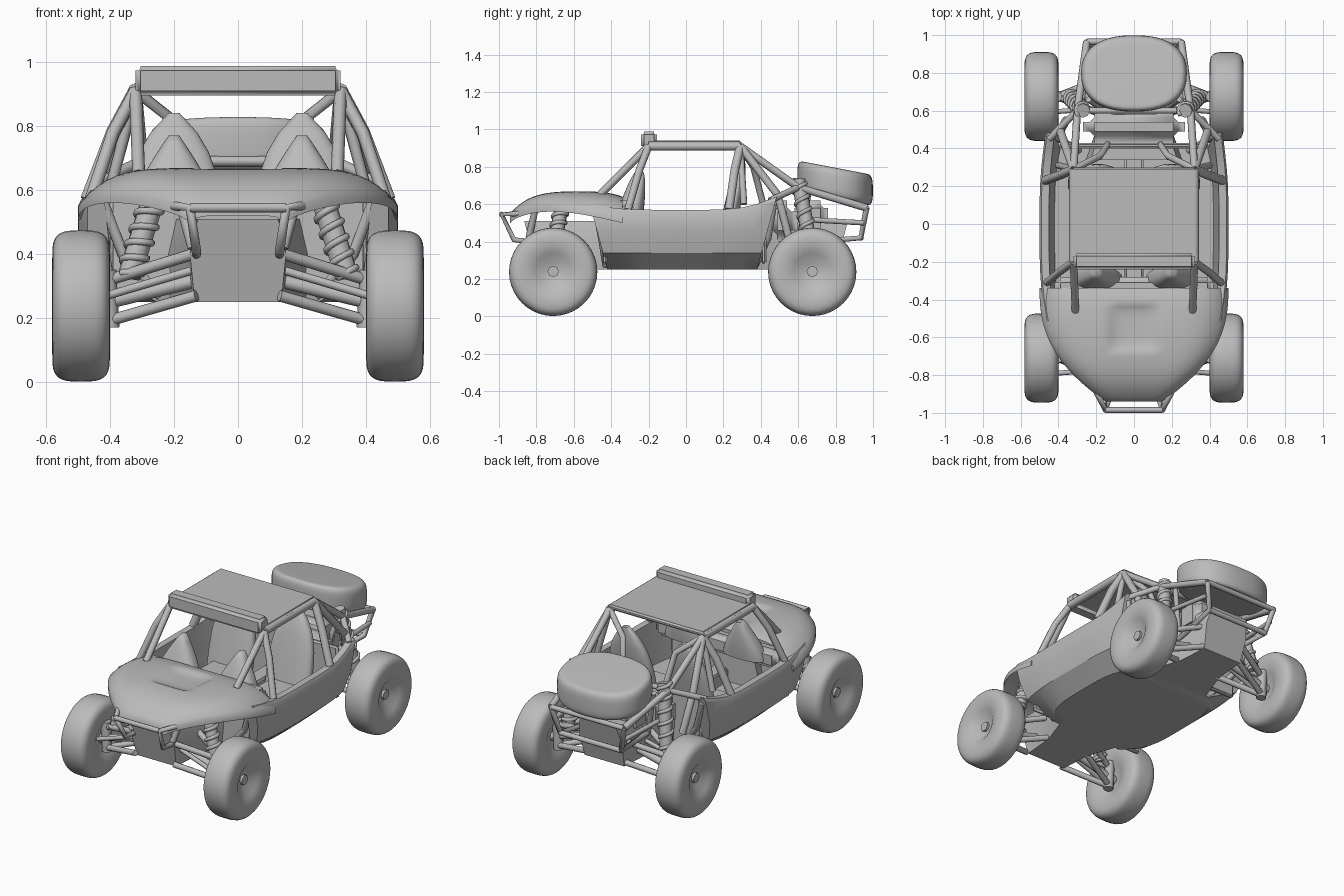
import bpy, bmesh, math
from mathutils import Vector

cube = bpy.data.objects.get("Cube")
if cube:
    bpy.data.objects.remove(cube, do_unlink=True)

shade = (.5, .5, .5, 1)
grey = bpy.data.materials.new("plain_grey")
grey.use_nodes = True
grey.diffuse_color = shade
grey.node_tree.nodes["Principled BSDF"].inputs["Base Color"].default_value = shade

SIDES = (("left", 1), ("right", -1))
FLOOR, SILL, ROOF = .25, .57, .91
HALF_WIDTH = .5


def link(name, data):
    data.materials.append(grey)
    obj = bpy.data.objects.new(name, data)
    bpy.context.scene.collection.objects.link(obj)
    return obj


def finish(name, bm, angle):
    bmesh.ops.recalc_face_normals(bm, faces=bm.faces)
    mesh = bpy.data.meshes.new(name)
    bm.to_mesh(mesh)
    bm.free()
    mesh.shade_smooth()
    mesh.set_sharp_from_angle(angle=math.radians(angle))
    return link(name, mesh)


def loft(name, rings, angle=40):
    """Solid skinned through equal closed rings, capped at both ends."""
    bm = bmesh.new()
    loops = [[bm.verts.new(point) for point in ring] for ring in rings]
    for first, second in zip(loops, loops[1:]):
        for i in range(len(first)):
            bm.faces.new((first[i - 1], first[i], second[i], second[i - 1]))
    bm.faces.new(loops[0])
    bm.faces.new(loops[-1])
    return finish(name, bm, angle)


def box(name, low, high, bevel=.01):
    bm = bmesh.new()
    bmesh.ops.create_cube(bm, size=1)
    low, high = Vector(low), Vector(high)
    for vert in bm.verts:
        vert.co = (low + high) / 2 + vert.co * (high - low)
    bmesh.ops.bevel(bm, geom=bm.edges[:], offset=bevel, segments=3, affect='EDGES')
    return finish(name, bm, 50)


def tube(name, points, radius):
    curve = bpy.data.curves.new(name, 'CURVE')
    curve.dimensions = '3D'
    curve.bevel_depth = radius
    curve.bevel_resolution = 2
    curve.use_fill_caps = True
    spline = curve.splines.new('POLY')
    spline.points.add(len(points) - 1)
    for target, (x, y, z) in zip(spline.points, points):
        target.co = (x, y, z, 1)
    spline.use_smooth = True
    return link(name, curve)


def tubes(name, *points, radius=.018):
    for side, s in SIDES:
        tube(f"{side}_{name}", [(s * x, y, z) for x, y, z in points], radius)


def crossbar(name, end, radius=.016):
    x, y, z = end
    tube(name, [(-x, y, z), end], radius)


def steps(count):
    return [i / count for i in range(count + 1)]


def superellipse(angle, power):
    return [math.copysign(abs(v) ** (2 / power), v) for v in (math.cos(angle), math.sin(angle))]


def oval(width, depth, power=2):
    points = [superellipse(math.tau * t, power) for t in steps(40)[:-1]]
    return [(width * c, depth * s) for c, s in points]


def tread_arc():
    """Rounded tyre shoulder, from one sidewall to the other."""
    return [superellipse(math.pi * (t - .5), 3.5) for t in steps(20)]


def mirrored(half):
    return half + [(-x, z) for x, z in reversed(half)]


# Open tub: flat belly, chined sides, rims and sunken floor
def tub_ring(t):
    flare = t ** 4
    rise = .07 if t > 0 else .03
    belly, side, rim = .37 - .12 * flare, HALF_WIDTH - .03 * flare, SILL + rise * t ** 6
    half = [(belly, FLOOR), (side - .03, .34), (side, .46), (side, rim - .02), (side - .01, rim),
            (side - .05, rim), (side - .08, .32)]
    return [(x, .4 * t - .02 + .27 * t ** 5 * (z - FLOOR), z) for x, z in mirrored(half)]


loft("body_tub", [tub_ring(2 * t - 1) for t in steps(16)], 30)
for name, y in (("front", -.45), ("rear", .4)):
    box(f"{name}_bulkhead", (-.4, y, .28), (.4, y + .03, .6))
box("engine_cover", (-.27, .43, .4), (.27, .6, .62), .06)


# Hood: crowned shell, drooping fender edges and a shallow scoop
def hood_ring(t):
    nose = 1 - t
    y = -.94 + .6 * t
    width = HALF_WIDTH - .35 * nose ** 2.5
    crown = .67 - .12 * nose ** 6 - .03 * t ** 8
    edge = .53 + .06 * math.sin(math.pi * t ** .7)
    top = []
    for step in steps(40):
        u = 2 * step - 1
        across = max(0, 1 - (width * u / .14) ** 4)
        along = max(0, 1 - ((y + .55) / .13) ** 4)
        z = edge + (crown - edge) * (1 - u ** 6) - .025 * across * along
        top.append((width * u, y, z))
    return top + [(x, y, z - .03) for x, y, z in reversed(top)]


loft("hood", [hood_ring(t) for t in steps(30)], 50)


# Nose and tail chassis boxes, tapering away from the tub
def chassis_ring(y, width, lean=0):
    half = [(width, FLOOR), (width + .015, .4), (width - .01, .51)]
    return [(x, y + lean * (z - FLOOR), z) for x, z in mirrored(half)]


for name, s in (("nose", -1), ("tail", 1)):
    loft(f"{name}_box", [chassis_ring(s * .34, .24), chassis_ring(s * .6, .15),
                         chassis_ring(s * .8, .135, s * .25)], 25)


# Seats and dashboard: upright pads that taper towards the top
def pads(name, base, top, width, depth, power):
    base, top = Vector(base), Vector(top)
    for side, s in SIDES:
        rings = []
        for t in steps(8):
            centre = base.lerp(top, t)
            scale = 1 - .88 * t ** power
            rings.append([(s * centre.x + x, centre.y + y, centre.z)
                          for x, y in oval(width * scale, depth * scale ** .5, 2.6)])
        loft(f"{side}_{name}", rings, 60)


pads("seat_back", (.2, .2, .36), (.2, .3, .84), .15, .045, 4)
pads("dash_hump", (.2, -.3, .54), (.2, -.25, .77), .14, .07, 1.3)
for side, s in SIDES:
    box(f"{side}_seat_cushion", (s * .2 - .13, -.08, .31), (s * .2 + .13, .22, .42), .04)
box("dashboard", (-.42, -.4, .5), (.42, -.28, .62), .03)
box("centre_tunnel", (-.05, -.4, .3), (.05, .4, .4))

# Roof, light bar and roll cage, strung between shared joints
roof_front, roof_rear = (.32, -.2, ROOF), (.32, .29, ROOF)
stay_foot, tail_corner, low_corner = (.3, .6, .69), (.25, .965, .58), (.21, .935, .42)
engine_mount = (.16, .6, .39)
box("roof_panel", (-.33, -.2, ROOF), (.33, .3, .94))
box("light_bar", (-.32, -.24, .895), (.32, -.155, .988), .015)
tubes("windshield_post", (.31, -.46, .65), roof_front, radius=.02)
tubes("door_post", (.46, -.31, SILL), (.39, -.25, .78), roof_front, radius=.02)
tubes("roof_rail", roof_front, roof_rear, radius=.024)
tubes("rear_post", roof_rear, (.39, .26, .78), (.47, .23, SILL), radius=.024)
tubes("rear_inner_post", roof_rear, (.4, .31, .6))
tubes("rear_stay", roof_rear, stay_foot, tail_corner, radius=.02)
tubes("rear_brace", roof_rear, (.39, .49, .65), (.36, .55, .42), radius=.022)
tubes("harness_brace", roof_rear, (.18, .36, .8), (.14, .42, SILL))
tubes("fender_brace", (.45, .45, .62), stay_foot)
crossbar("rear_cross_tube", stay_foot)

# Rear carrier frame around the engine
tubes("carrier_side", tail_corner, low_corner, engine_mount, radius=.016)
tubes("carrier_strut", (.28, .6, .52), (.24, .95, .5), radius=.014)
tubes("carrier_upright", engine_mount, (.24, .66, .68), radius=.016)
crossbar("upper_carrier_bar", tail_corner)
crossbar("lower_carrier_bar", low_corner)
box("rear_engine", (-.16, .58, .42), (.16, .76, .62), .04)


# Spare tyre lying tilted on the carrier
def spare_ring(c, s):
    scale = .8 + .2 * c
    return [(x, .797 + y, .712 + .083 * s - .19 * y)
            for x, y in oval(.28 * scale, .202 * scale, 2.4)]


loft("spare_tyre", [spare_ring(c, s) for c, s in tread_arc()], 50)

# Front bumper hoop and its struts
hoop_end, hoop_corner, hoop_foot = (.2, -.89, .55), (.15, -.985, .545), (.13, -.92, .41)
tubes("bumper_side", hoop_end, hoop_corner, hoop_foot, (.13, -.83, .4), radius=.015)
crossbar("bumper_hoop", hoop_corner, .015)
tubes("hood_strut", (.19, -.8, .6), (.14, -.84, .42))


# Wheels with square-shouldered tyres and dished hubs
def wheel(name, s, axle):
    inner, outer = [(.05, -.05), (.1, -.075)], [(.1, .075), (.05, .04)]
    tread = [(.15 + .086 * c, .09 * w) for c, w in tread_arc()]
    loft(name, [[(s * (.49 + offset), axle + y, .238 + z) for y, z in oval(radius, radius)]
                for radius, offset in inner + tread + outer], 60)
    tube(f"{name}_hub", [(s * .42, axle, .24), (s * .545, axle, .24)], .03)


def coil(name, start, end, turns=6):
    start, end = Vector(start), Vector(end)
    axis = end - start
    u = axis.orthogonal().normalized()
    v = axis.normalized().cross(u)
    points = []
    for t in steps(turns * 12):
        angle = math.tau * turns * t
        points.append(start + axis * t + .037 * (u * math.cos(angle) + v * math.sin(angle)))
    tube(name, points, .011)


for end, axle, (x, y, z) in (("front", -.71, (.25, -.66, .62)), ("rear", .675, (.27, .6, .73))):
    for side, s in SIDES:
        wheel(f"{end}_{side}_wheel", s, axle)
        # Spring wound on its damper
        high, low = (s * x, y, z), (s * .34, axle, .33)
        tube(f"{end}_{side}_damper", [high, low], .038)
        coil(f"{end}_{side}_spring", high, low)
    # Wishbones, steering links, hub carriers and axles
    for tag, shift in (("fore", -.11), ("aft", .11)):
        tubes(f"{end}_{tag}_lower_arm", (.13, axle + shift, .27), (.41, axle, .19))
        tubes(f"{end}_{tag}_upper_arm", (.14, axle + shift, .4), (.4, axle, .32))
    tubes(f"{end}_axle", (.12, axle, .32), (.45, axle, .24), radius=.022)
    tubes(f"{end}_hub_carrier", (.4, axle, .17), (.41, axle, .35), radius=.03)
    tubes(f"{end}_steering_link", (.14, axle - .06, .35), (.41, axle - .08, .27), radius=.013)

# Chassis braces behind the front wheels and ahead of the rear wheels
tubes("front_side_brace", (.42, -.48, .56), (.36, -.45, .4), (.24, -.43, .27))
tubes("rear_side_brace", (.44, .47, .6), (.38, .44, .42), (.26, .37, .27))
